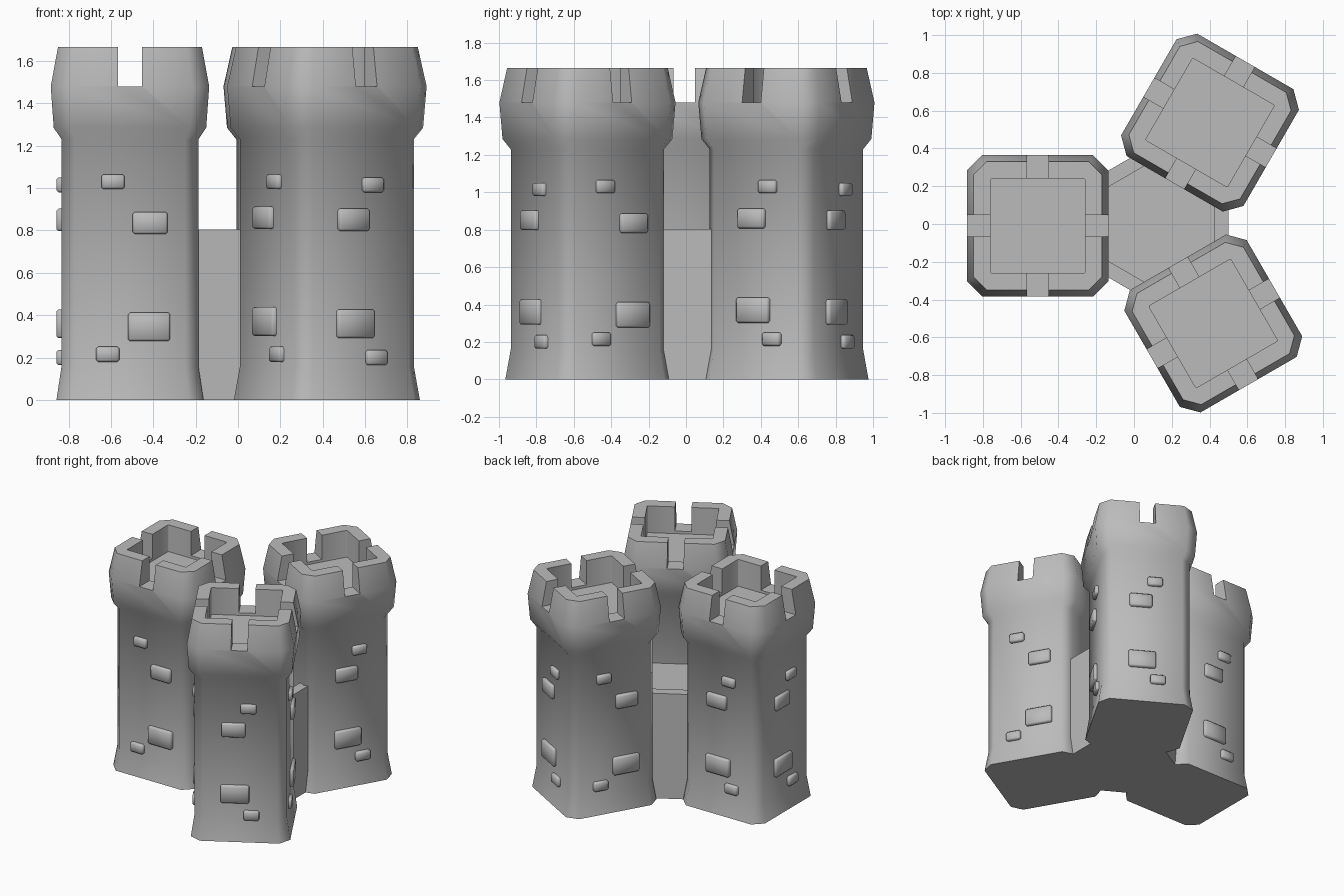
import bpy, bmesh
from math import radians, cos, sin, pi
from mathutils import Matrix, Vector

cube = bpy.data.objects.get("Cube")
if cube:
    bpy.data.objects.remove(cube, do_unlink=True)

stone = bpy.data.materials.new("grey_stone")
stone.use_nodes = True
GREY = (0.5, 0.5, 0.5, 1)
stone.diffuse_color = GREY
stone.node_tree.nodes["Principled BSDF"].inputs["Base Color"].default_value = GREY

CENTRE = Vector((0.104, 0, 0))
RADIUS = 0.614


def make_object(name, bm):
    bmesh.ops.recalc_face_normals(bm, faces=bm.faces)
    mesh = bpy.data.meshes.new(name)
    bm.to_mesh(mesh)
    bm.free()
    mesh.materials.append(stone)
    obj = bpy.data.objects.new(name, mesh)
    bpy.context.collection.objects.link(obj)
    return obj


def smooth(obj, degrees):
    bpy.ops.object.select_all(action='DESELECT')
    obj.select_set(True)
    bpy.context.view_layer.objects.active = obj
    bpy.ops.object.shade_smooth_by_angle(angle=radians(degrees))


def loft(bm, rings):
    """Skin closed rings of points and cap both ends."""
    loops = [[bm.verts.new(p) for p in ring] for ring in rings]
    for a, b in zip(loops, loops[1:]):
        for i in range(len(a)):
            j = (i + 1) % len(a)
            bm.faces.new((a[i], a[j], b[j], b[i]))
    bm.faces.new(loops[0])
    bm.faces.new(loops[-1])


def chamfered_square(half, cut, z):
    k = half - cut
    pts = [(half, -k), (half, k), (k, half), (-k, half),
           (-half, k), (-half, -k), (-k, -half), (k, -half)]
    return [(x, y, z) for x, y in pts]


def hexagon(apothem, z):
    r = apothem / cos(pi / 6)
    return [(r * cos(pi / 6 + i * pi / 3), r * sin(pi / 6 + i * pi / 3), z)
            for i in range(6)]


def add_box(bm, size, matrix):
    geo = bmesh.ops.create_cube(bm, size=1, matrix=matrix @ Matrix.Diagonal((*size, 1)))
    return geo["verts"]


# Tower body: half width, corner cut, height, from the underside to the parapet floor
bm = bmesh.new()
profile = [(0.26, 0.005, 0), (0.347, 0.07, 0), (0.323, 0.062, 0.16),
           (0.323, 0.062, 1.23), (0.36, 0.075, 1.285), (0.374, 0.08, 1.48),
           (0.34, 0.07, 1.665), (0.25, 0.005, 1.665), (0.25, 0.005, 1.46)]
loft(bm, [chamfered_square(*p) for p in profile])
tower = make_object("tower_1", bm)

# Crenel gaps through the middle of every parapet wall
for size in ((1, 0.115, 0.4), (0.115, 1, 0.4)):
    bm = bmesh.new()
    add_box(bm, size, Matrix.Translation((0, 0, 1.68)))
    cutter = make_object("crenel_cutter", bm)
    cutter.hide_render = True
    mod = tower.modifiers.new("crenel", 'BOOLEAN')
    mod.operation, mod.solver, mod.object = 'DIFFERENCE', 'EXACT', cutter
    bpy.ops.object.select_all(action='DESELECT')
    tower.select_set(True)
    bpy.context.view_layer.objects.active = tower
    bpy.ops.object.modifier_apply(modifier=mod.name)
    bpy.data.objects.remove(cutter, do_unlink=True)
smooth(tower, 48)

# Raised bricks: sideways position and height on each of the three outer sides
SIZES = [(0.11, 0.07), (0.165, 0.105), (0.2, 0.135), (0.11, 0.072)]
SIDES = {0: [(0.06, 1.015), (-0.045, 0.85), (-0.035, 0.36), (0.08, 0.2)],
         90: [(-0.08, 1.03), (0.095, 0.835), (0.09, 0.345), (-0.105, 0.215)],
         -90: [(0.075, 1.03), (-0.025, 0.86), (-0.015, 0.37), (0.1, 0.215)]}
bm = bmesh.new()
for angle, spots in SIDES.items():
    turn = Matrix.Rotation(radians(angle), 4, 'Z')
    for (u, z), (w, h) in zip(spots, SIZES):
        verts = add_box(bm, (0.06, w, h), turn @ Matrix.Translation((0.318, u, z)))
        edges = {e for v in verts for e in v.link_edges}
        bmesh.ops.bevel(bm, geom=list(edges), offset=0.01, segments=1, affect='EDGES')
bricks = make_object("tower_bricks_1", bm)
smooth(bricks, 50)

# Three towers around the centre, each facing outwards
for i, angle in enumerate((180, 60, -60)):
    place = (Matrix.Translation(CENTRE) @ Matrix.Rotation(radians(angle), 4, 'Z')
             @ Matrix.Translation((RADIUS, 0.01, 0)))
    for part, label in ((tower, "tower"), (bricks, "tower_bricks")):
        obj = part
        if i:
            obj = bpy.data.objects.new(f"{label}_{i + 1}", part.data)
            bpy.context.collection.objects.link(obj)
        obj.matrix_world = place

# Low six-sided core with a sunken walkway
bm = bmesh.new()
loft(bm, [hexagon(0.375, 0), hexagon(0.375, 0.805),
          hexagon(0.3, 0.805), hexagon(0.3, 0.73)])
core = make_object("central_keep", bm)
core.location = CENTRE + Vector((0.02, 0, 0))
smooth(core, 30)
